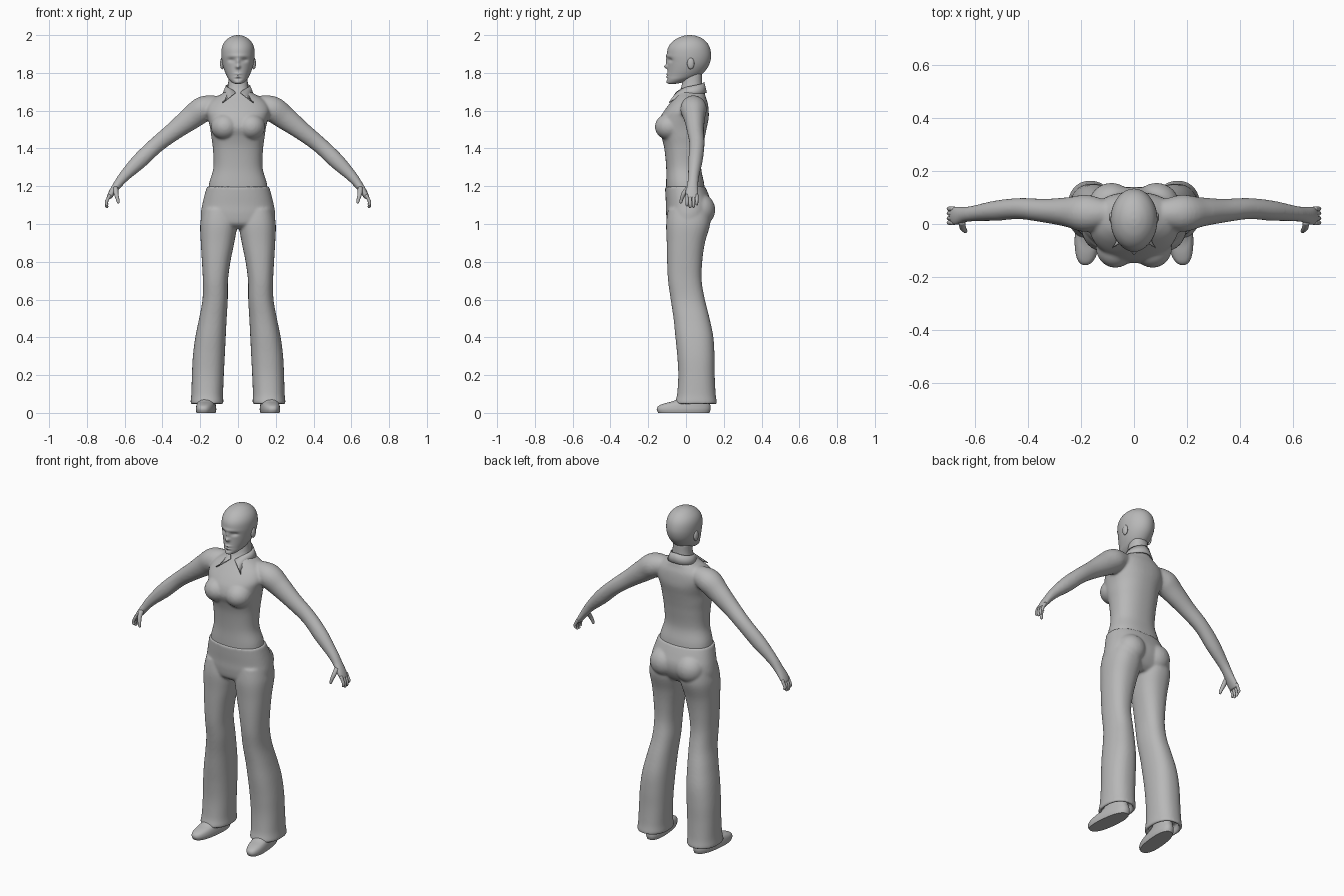
import bpy, bmesh, math
from mathutils import Vector, Matrix

if "Cube" in bpy.data.objects:
    bpy.data.objects.remove(bpy.data.objects["Cube"])

grey = bpy.data.materials.new("plain_grey")
grey.diffuse_color = (0.48, 0.48, 0.48, 1)
grey.use_nodes = True
grey.node_tree.nodes["Principled BSDF"].inputs["Base Color"].default_value = grey.diffuse_color


def smooth_rows(rows, steps):
    """Catmull-Rom interpolation between rows of numbers."""
    out = []
    for i in range(len(rows) - 1):
        a, b, c, d = rows[max(i - 1, 0)], rows[i], rows[i + 1], rows[min(i + 2, len(rows) - 1)]
        for k in range(steps):
            t = k / steps
            out.append([0.5 * (2 * q + (r - p) * t + (2 * p - 5 * q + 4 * r - s) * t * t
                               + (3 * q - p - 3 * r + s) * t ** 3)
                        for p, q, r, s in zip(a, b, c, d)])
    out.append(list(rows[-1]))
    return out


def skin(bm, rings):
    """Closed skin through a list of rings."""
    loops = [[bm.verts.new(p) for p in ring] for ring in rings]
    n = len(loops[0])
    faces = [bm.faces.new(loops[0]), bm.faces.new(loops[-1])]
    for a, b in zip(loops, loops[1:]):
        for i in range(n):
            j = (i + 1) % n
            faces.append(bm.faces.new((a[i], a[j], b[j], b[i])))
    bmesh.ops.recalc_face_normals(bm, faces=faces)


def stack(bm, rows, n=32, steps=5, power=2.0, shear=0.0, side=1):
    """Level rings from rows of (z, x0, x1, y0, y1)."""
    rings = []
    for z, x0, x1, y0, y1 in smooth_rows(rows, steps):
        ring = []
        for i in range(n):
            c, s = math.cos(2 * math.pi * i / n), math.sin(2 * math.pi * i / n)
            c = math.copysign(abs(c) ** (2 / power), c)
            s = math.copysign(abs(s) ** (2 / power), s)
            y = (y0 + y1) / 2 + s * (y1 - y0) / 2
            x = (x0 + x1) / 2 + c * (x1 - x0) / 2 - shear * y
            ring.append((side * x, y, z))
        rings.append(ring)
    skin(bm, rings)


def tube(bm, rows, side=1, n=20, steps=5):
    """Limb along rows of (x, y, z, thickness radius, y radius)."""
    pts = smooth_rows(rows, steps)
    rings = []
    for i, p in enumerate(pts):
        t = (Vector(pts[min(i + 1, len(pts) - 1)][:3]) - Vector(pts[max(i - 1, 0)][:3])).normalized()
        b = (Vector((0, 1, 0)) - t * t.y).normalized()
        a = b.cross(t)
        ring = []
        for k in range(n):
            ang = 2 * math.pi * k / n
            v = Vector(p[:3]) + a * p[3] * math.cos(ang) + b * p[4] * math.sin(ang)
            ring.append((side * v.x, v.y, v.z))
        rings.append(ring)
    skin(bm, rings)


def ball(bm, centre, radii):
    bmesh.ops.create_uvsphere(bm, u_segments=24, v_segments=16, radius=1,
                              matrix=Matrix.Translation(centre) @ Matrix.Diagonal((*radii, 1)))


def finish(bm, name, voxel=0, angle=180):
    me = bpy.data.meshes.new(name)
    bm.to_mesh(me)
    bm.free()
    me.materials.append(grey)
    me.shade_smooth()
    if angle < 180:
        me.set_sharp_from_angle(angle=math.radians(angle))
    ob = bpy.data.objects.new(name, me)
    bpy.context.scene.collection.objects.link(ob)
    if voxel:
        m = ob.modifiers.new("blend", 'REMESH')
        m.mode, m.voxel_size, m.use_smooth_shade = 'VOXEL', voxel, True
        m = ob.modifiers.new("soften", 'SMOOTH')
        m.factor, m.iterations = 0.5, 6
    return ob


def centred(rows):
    return [(z, -w, w, y0, y1) for z, w, y0, y1 in rows]


# Torso, neck and arms blended into one surface
bm = bmesh.new()
stack(bm, centred([
    (1.17, .158, -.105, .10), (1.22, .152, -.105, .095), (1.30, .13, -.105, .08),
    (1.40, .133, -.115, .09), (1.46, .141, -.13, .10), (1.51, .148, -.148, .11),
    (1.56, .16, -.138, .12), (1.60, .17, -.115, .12), (1.64, .155, -.085, .115),
    (1.67, .12, -.06, .105), (1.69, .085, -.045, .10), (1.71, .06, -.03, .09),
    (1.75, .052, -.02, .085), (1.80, .05, -.015, .085)]), n=48, power=2.3)
for s in (1, -1):
    ball(bm, (s * .07, -.088, 1.515), (.074, .077, .07))
    tube(bm, [
        (.10, .04, 1.63, .05, .05), (.18, .04, 1.61, .068, .07), (.25, .045, 1.56, .062, .056),
        (.335, .05, 1.495, .05, .045), (.43, .058, 1.42, .043, .04), (.52, .05, 1.335, .042, .038),
        (.60, .04, 1.255, .03, .03), (.64, .035, 1.205, .023, .03), (.668, .03, 1.165, .018, .036),
        (.686, .031, 1.135, .012, .033)], side=s)
finish(bm, "torso_and_arms", voxel=.007)

# Fingers and thumbs
bm = bmesh.new()
for s in (1, -1):
    for y, tip in ((.057, 1.10), (.040, 1.087), (.022, 1.085), (.005, 1.095)):
        tube(bm, [(.678, y, 1.155, .009, .009), (.693, y, 1.125, .0085, .0085),
                  (.697, y, tip + .015, .008, .008), (.693, y, tip + .004, .007, .007),
                  (.691, y, tip, .003, .003)], side=s, n=12, steps=3)
    tube(bm, [(.648, .012, 1.19, .014, .014), (.645, -.012, 1.16, .012, .012),
              (.637, -.024, 1.13, .009, .009), (.634, -.027, 1.114, .007, .007),
              (.633, -.028, 1.109, .003, .003)], side=s, n=12, steps=3)
finish(bm, "fingers")

# Head, with the face shaped by soft bumps and hollows
bm = bmesh.new()
stack(bm, centred([
    (1.742, .015, -.09, -.055), (1.748, .03, -.099, -.02), (1.765, .048, -.101, .03),
    (1.785, .06, -.099, .075), (1.815, .073, -.097, .105), (1.85, .083, -.097, .125),
    (1.89, .088, -.101, .133), (1.93, .086, -.096, .127), (1.96, .074, -.077, .111),
    (1.983, .052, -.047, .085), (1.996, .027, -.012, .052), (2.0, .006, .014, .026)]),
    n=80, steps=9)
bumps = [  # x, z, width, height, forward offset
    (0, 1.86, .009, .018, -.009), (0, 1.833, .011, .011, -.019), (0, 1.89, .045, .009, -.004),
    (.036, 1.868, .017, .011, .011), (-.036, 1.868, .017, .011, .011),
    (0, 1.794, .017, .005, -.007), (0, 1.779, .014, .005, -.006),
    (0, 1.768, .02, .005, .004), (0, 1.75, .018, .008, -.004)]
for v in bm.verts:
    if v.co.y < 0:
        x, z = v.co.x, v.co.z
        v.co.y += sum(d * math.exp(-((x - bx) / w) ** 2 - ((z - bz) / h) ** 2)
                      for bx, bz, w, h, d in bumps)
finish(bm, "head")

# Ears
bm = bmesh.new()
for s in (1, -1):
    ball(bm, (s * .084, .025, 1.85), (.011, .019, .031))
finish(bm, "ears")

# Shirt collar: a folded band around the neck with two front points
bm = bmesh.new()
cols = []
for i in range(-20, 21):
    f, s = abs(i) / 20, (1 if i >= 0 else -1)
    a = math.radians(165 * f)
    k = max(0, (f - .65) / .35) ** 1.5
    top = Vector((.062 * math.sin(a), .032 + .062 * math.cos(a), 1.75 - .035 * f))
    low = Vector((.08 * math.sin(a), .036 + .072 * math.cos(a), 1.695 - .015 * f))
    top = top.lerp(Vector((.014, -.052, 1.695)), k)
    low = low.lerp(Vector((.082, -.09, 1.643)), k)
    cols.append([bm.verts.new((s * p.x, p.y, p.z)) for p in (low, low.lerp(top, .5), top)])
for a, b in zip(cols, cols[1:]):
    for j in range(2):
        bm.faces.new((a[j], b[j], b[j + 1], a[j + 1]))
bmesh.ops.recalc_face_normals(bm, faces=bm.faces[:])
collar = finish(bm, "collar", angle=40)
mod = collar.modifiers.new("cloth_thickness", 'SOLIDIFY')
mod.thickness, mod.offset = .006, 0

# Trousers: hips and flared legs, hollowed a little at the hems
bm = bmesh.new()
stack(bm, centred([
    (1.198, .165, -.111, .102), (1.15, .178, -.109, .122), (1.10, .19, -.106, .138),
    (1.05, .197, -.105, .135), (1.0, .19, -.095, .11), (.975, .15, -.06, .08)]),
    n=48, power=2.3)
for s in (1, -1):
    ball(bm, (s * .085, .075, 1.075), (.085, .08, .085))
    stack(bm, [
        (1.08, .015, .185, -.095, .125), (1.0, .004, .2, -.105, .128), (.9, .02, .197, -.102, .1),
        (.8, .04, .191, -.1, .086), (.7, .053, .186, -.095, .083), (.6, .054, .188, -.081, .1),
        (.5, .06, .206, -.066, .125), (.4, .065, .226, -.056, .145), (.3, .07, .239, -.046, .151),
        (.2, .075, .244, -.041, .152), (.1, .079, .247, -.047, .157), (.05, .078, .251, -.058, .163),
        (.052, .095, .235, -.04, .146), (.09, .1, .23, -.035, .14)], side=s, power=2.3, n=40)
finish(bm, "trousers", voxel=.007)

# Shoes, toes turned slightly outward
bm = bmesh.new()
for s in (1, -1):
    stack(bm, [
        (0, .12, .216, -.147, .124), (.018, .117, .219, -.155, .13), (.036, .119, .217, -.147, .13),
        (.05, .122, .214, -.115, .126), (.062, .125, .211, -.07, .122), (.085, .13, .206, -.03, .115),
        (.12, .133, .203, -.015, .105)], side=s, shear=.1, power=2.4, n=36, steps=4)
finish(bm, "shoes", angle=55)
